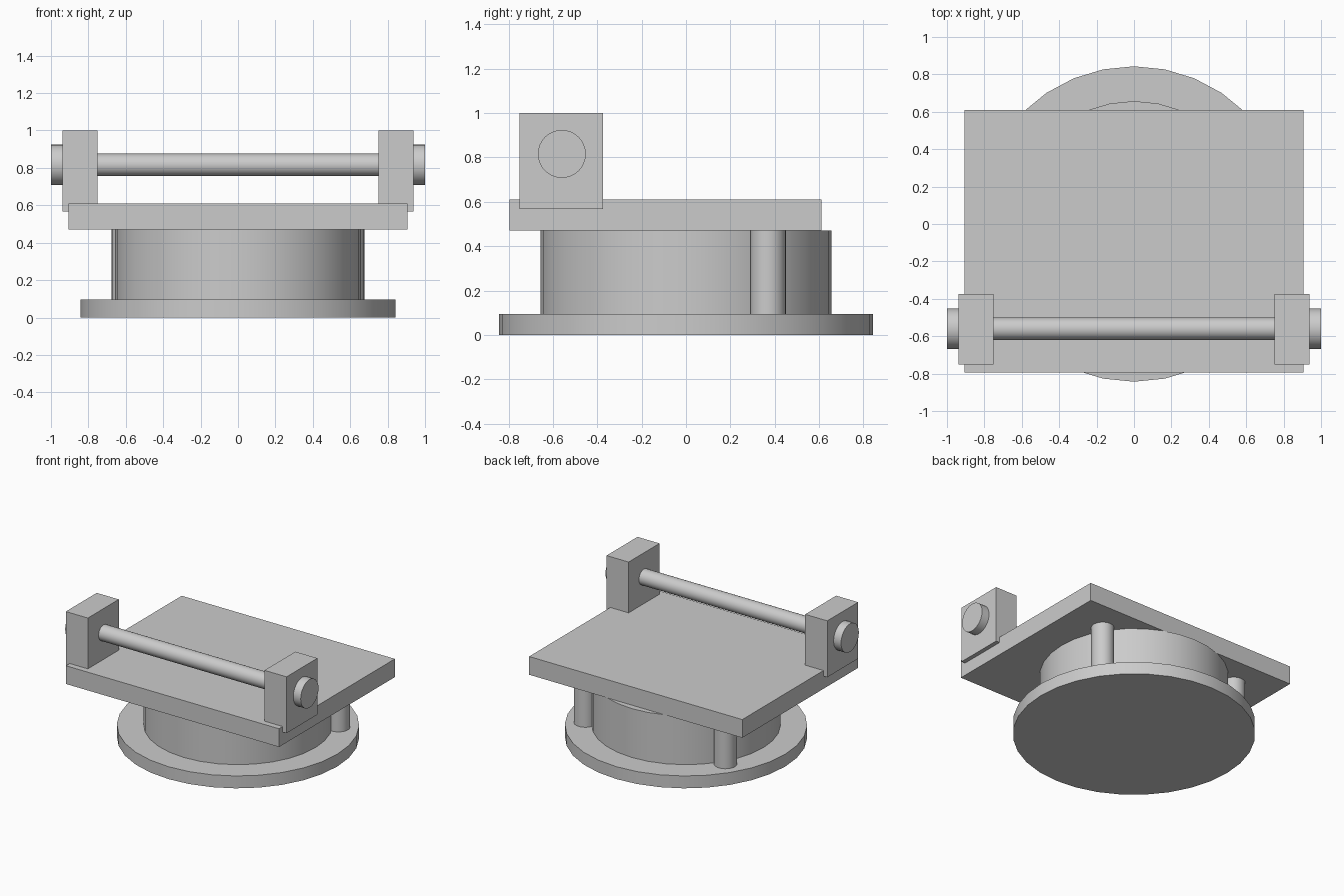
import bpy
import math

if "Cube" in bpy.data.objects:
    bpy.data.objects.remove(bpy.data.objects["Cube"], do_unlink=True)

grey = bpy.data.materials.new("plain grey")
grey.use_nodes = True
grey.diffuse_color = (0.6, 0.6, 0.6, 1)
grey.node_tree.nodes["Principled BSDF"].inputs["Base Color"].default_value = (0.6, 0.6, 0.6, 1)


def finish(name):
    obj = bpy.context.object
    obj.name = name
    obj.data.materials.append(grey)
    return obj


def box(name, low, high):
    centre = [(a + b) / 2 for a, b in zip(low, high)]
    bpy.ops.mesh.primitive_cube_add(size=1, location=centre)
    obj = finish(name)
    obj.scale = [b - a for a, b in zip(low, high)]
    bpy.ops.object.transform_apply(location=False, rotation=False, scale=True)


def cylinder(name, radius, length, centre, along_x=False):
    turn = (0, math.pi / 2, 0) if along_x else (0, 0, 0)
    bpy.ops.mesh.primitive_cylinder_add(
        vertices=32, radius=radius, depth=length, location=centre, rotation=turn)
    finish(name)
    bpy.ops.object.shade_smooth_by_angle(angle=math.radians(30))


# Round base, drum and square deck
cylinder("base_disc", 0.843, 0.095, (0, 0, 0.0475))
cylinder("drum", 0.657, 0.38, (0, 0, 0.28))
box("deck_plate", (-0.905, -0.795, 0.47), (0.905, 0.61, 0.61))

# Cross bar between the two blocks
cylinder("cross_bar", 0.06, 1.6, (0, -0.56, 0.816), along_x=True)

# Paired parts on each side
for side, s in (("left", 1), ("right", -1)):
    cylinder(side + "_rear_post", 0.08, 0.38, (s * 0.595, 0.37, 0.28))
    xs = sorted((s * 0.75, s * 0.937))
    box(side + "_bar_block", (xs[0], -0.75, 0.567), (xs[1], -0.375, 1.0))
    cylinder(side + "_bar_cap", 0.108, 0.08, (s * 0.96, -0.56, 0.816), along_x=True)
